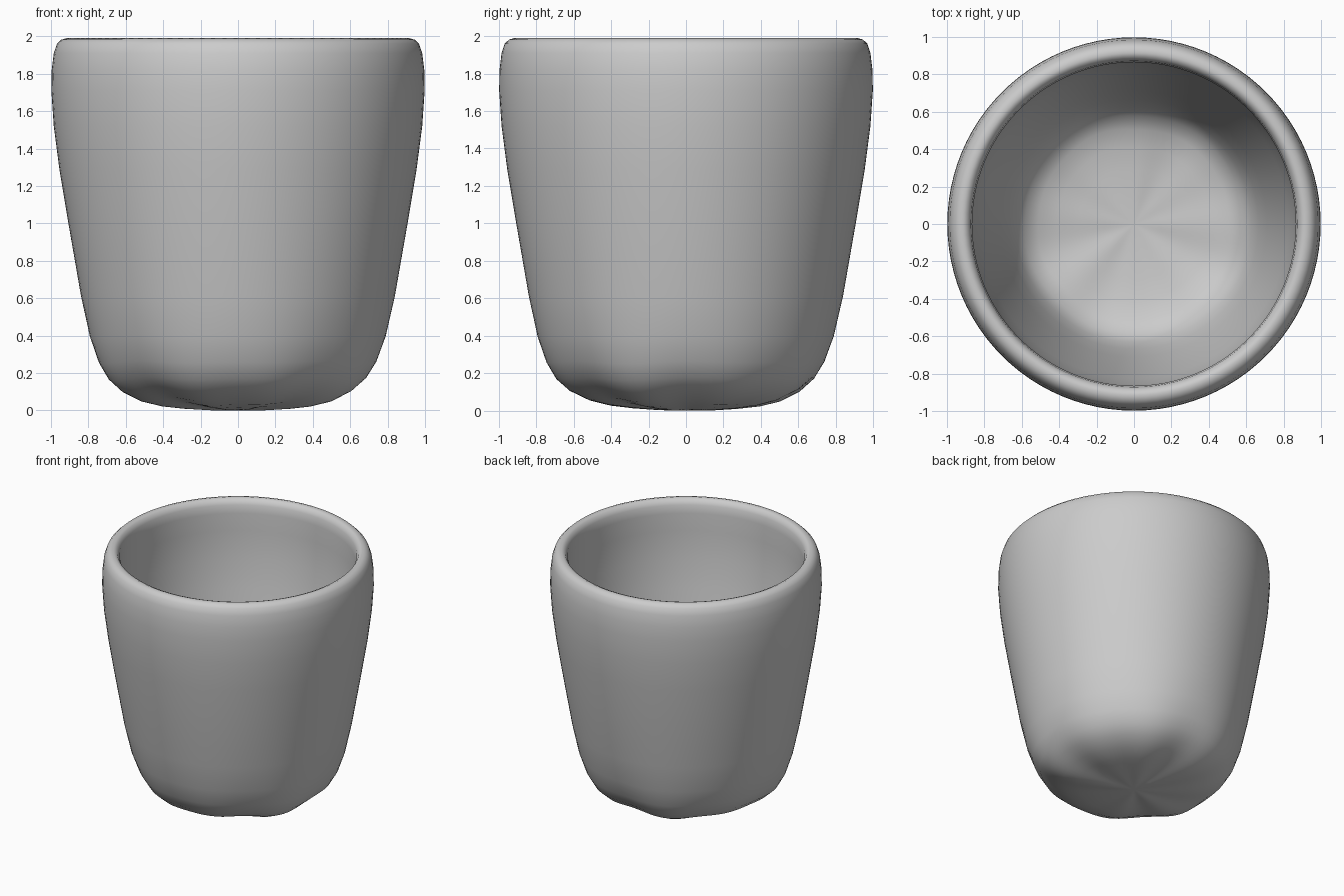
import bpy, bmesh, math

if "Cube" in bpy.data.objects:
    bpy.data.objects.remove(bpy.data.objects["Cube"])

SEGMENTS = 96

# Wall profile (radius, height): under the base, up the outside, over the rim, down the inside
PROFILE = [(0.0, 0.01), (0.15, 0.01), (0.3, 0.018), (0.42, 0.03), (0.53, 0.055), (0.63, 0.105),
           (0.7, 0.17), (0.75, 0.26), (0.795, 0.4), (0.84, 0.62), (0.905, 1.0),
           (0.955, 1.3), (0.985, 1.53), (0.998, 1.72), (0.996, 1.83), (0.985, 1.92),
           (0.968, 1.97), (0.945, 1.992), (0.915, 2.0), (0.89, 1.99), (0.872, 1.955),
           (0.865, 1.89), (0.867, 1.75), (0.855, 1.53), (0.825, 1.3), (0.775, 1.0),
           (0.712, 0.62), (0.67, 0.42), (0.635, 0.3), (0.59, 0.22), (0.52, 0.178),
           (0.42, 0.155), (0.3, 0.145), (0.15, 0.14), (0.0, 0.14)]


def folds(a):
    """Uneven hand-formed ripple around the cup, in 0..1."""
    return 0.5 + 0.28 * math.sin(5 * a + 0.6) + 0.22 * math.sin(8 * a + 2.0)


def point(r, z, a):
    # Ripples fade out up the wall and towards the centre of the base
    fade = max(0.0, 1 - z / 0.8) ** 2 * min(1.0, r / 0.5)
    w = folds(a) * fade
    rr = r - 0.025 * w
    return (rr * math.cos(a), rr * math.sin(a), z + 0.03 * w)


# Cup: spun profile with soft folds around the base
bm = bmesh.new()
rings = []
for r, z in PROFILE:
    if r == 0:
        rings.append([bm.verts.new((0, 0, z))])
    else:
        rings.append([bm.verts.new(point(r, z, 2 * math.pi * i / SEGMENTS))
                      for i in range(SEGMENTS)])
for low, high in zip(rings, rings[1:]):
    for i in range(SEGMENTS):
        j = (i + 1) % SEGMENTS
        if len(low) == 1:
            bm.faces.new((low[0], high[j], high[i]))
        elif len(high) == 1:
            bm.faces.new((low[i], low[j], high[0]))
        else:
            bm.faces.new((low[i], low[j], high[j], high[i]))
# Stand the cup exactly on the ground
lowest = min(v.co.z for v in bm.verts)
for v in bm.verts:
    v.co.z -= lowest
for f in bm.faces:
    f.smooth = True
bmesh.ops.recalc_face_normals(bm, faces=bm.faces)
mesh = bpy.data.meshes.new("cup")
bm.to_mesh(mesh)
bm.free()
cup = bpy.data.objects.new("cup", mesh)
bpy.context.collection.objects.link(cup)
